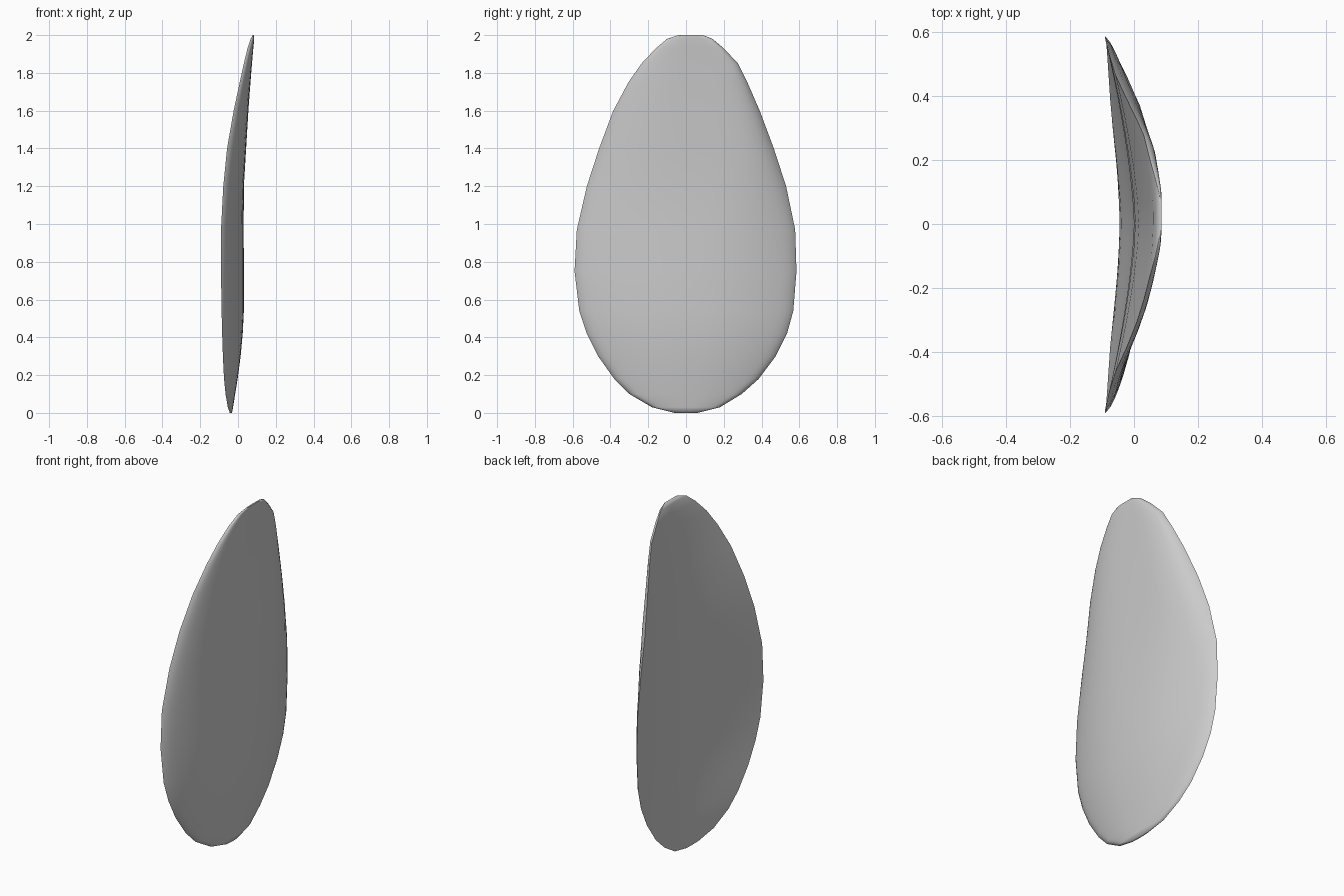
import bpy, bmesh, math

# Sections: z, left edge y, right edge y, rim x, front-centre x, back-centre x
ROWS = [
    (0.005, -0.06, 0.06, -0.043, -0.032, -0.045),
    (0.03, -0.18, 0.18, -0.054, -0.026, -0.045),
    (0.10, -0.30, 0.295, -0.066, -0.015, -0.040),
    (0.18, -0.38, 0.385, -0.074, -0.002, -0.030),
    (0.30, -0.465, 0.475, -0.080, 0.014, -0.016),
    (0.42, -0.525, 0.535, -0.084, 0.025, -0.006),
    (0.54, -0.565, 0.568, -0.087, 0.031, -0.001),
    (0.75, -0.590, 0.585, -0.090, 0.031, 0.0),
    (0.97, -0.578, 0.578, -0.090, 0.030, 0.0),
    (1.20, -0.525, 0.53, -0.078, 0.031, 0.004),
    (1.40, -0.46, 0.465, -0.058, 0.043, 0.015),
    (1.60, -0.385, 0.39, -0.023, 0.055, 0.030),
    (1.75, -0.305, 0.325, 0.009, 0.066, 0.043),
    (1.85, -0.235, 0.275, 0.031, 0.074, 0.052),
    (1.93, -0.16, 0.20, 0.050, 0.081, 0.060),
    (1.98, -0.10, 0.14, 0.067, 0.086, 0.069),
    (2.0, -0.04, 0.09, 0.079, 0.086, 0.077),
]
N = 24      # points across each face
LIP = 0.013  # rim thickness


def section(z, y0, y1, rim, front, back):
    mid, half = (y0 + y1) / 2, (y1 - y0) / 2
    upper = min(max((z - 0.9) / 0.5, 0), 1)   # the upper right side is fuller
    lip = min(LIP, 0.5 * (front - rim))
    pts = []
    for i in range(2 * N):
        s = -math.cos(math.pi * i / N)
        a = abs(s)
        if i <= N:  # bulging front face, rolled over at the rim
            e = 2.3 + upper * (3.2 if s > 0 else 0.7)
            x = front + (rim + lip - front) * a ** e - lip * a ** 30
        else:       # hollow back face
            x = back + (rim - back) * a ** 1.5
        pts.append((x, mid + half * s, z))
    return pts


# Curved egg-shaped shell
bm = bmesh.new()
rings = [[bm.verts.new(p) for p in section(*r)] for r in ROWS]
for a, b in zip(rings, rings[1:]):
    for i in range(2 * N):
        j = (i + 1) % (2 * N)
        bm.faces.new((a[i], a[j], b[j], b[i]))
bm.faces.new(rings[0][::-1])
bm.faces.new(rings[-1])
bmesh.ops.translate(bm, verts=rings[0], vec=(0, 0, -0.005))
bmesh.ops.recalc_face_normals(bm, faces=bm.faces[:])
mesh = bpy.data.meshes.new("curved_shell")
bm.to_mesh(mesh)
bm.free()
shell = bpy.data.objects.new("curved_shell", mesh)
bpy.context.collection.objects.link(shell)

# Soft shading
bpy.context.view_layer.objects.active = shell
shell.select_set(True)
bpy.ops.object.shade_smooth_by_angle(angle=math.radians(80))
